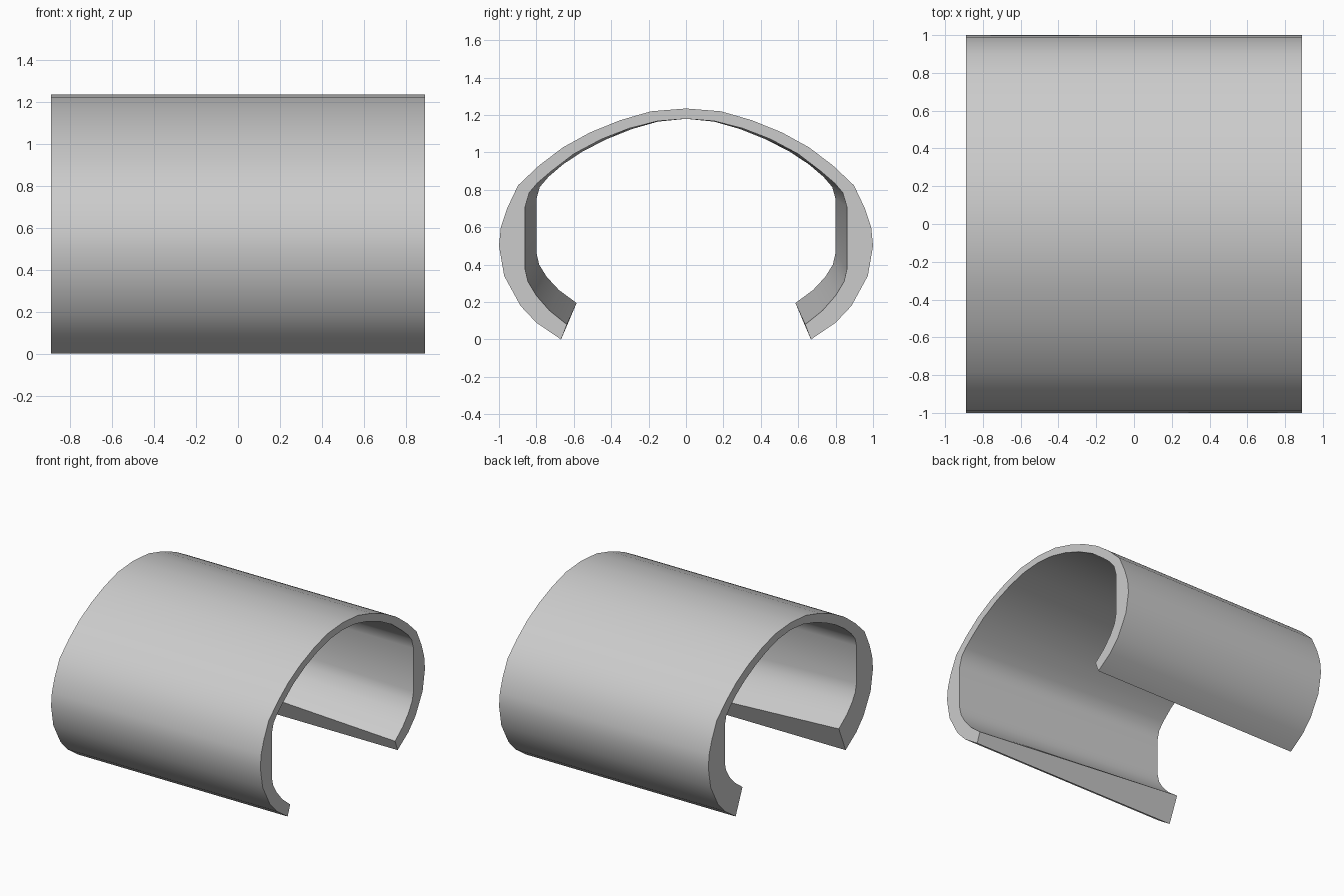
import bpy
import bmesh
import math

default_cube = bpy.data.objects.get("Cube")
if default_cube:
    bpy.data.objects.remove(default_cube, do_unlink=True)

HALF_LENGTH = 0.89

# Half profiles as (y, z), from the crown down to the open lower lip
OUTER = [(0, 1.235), (.187, 1.22), (.353, 1.172), (.513, 1.107), (.658, 1.027),
         (.786, .93), (.898, .824), (.957, .70), (.99, .6), (1, .5),
         (.972, .34), (.885, .18), (.80, .09), (.668, 0)]
WIDE_BORE = [(0, 1.18), (.15, 1.168), (.3, 1.13), (.45, 1.072), (.6, .992),
             (.72, .9), (.795, .836), (.838, .785), (.86, .71), (.86, .375),
             (.845, .31), (.80, .235), (.73, .155), (.637, .08)]
NARROW_BORE = [(0, 1.18), (.15, 1.165), (.29, 1.125), (.42, 1.073), (.55, 1.007),
               (.655, .938), (.735, .87), (.782, .815), (.80, .75), (.80, .465),
               (.785, .40), (.745, .335), (.68, .265), (.585, .195)]


def make_material(name, colour):
    material = bpy.data.materials.new(name)
    material.use_nodes = True
    material.diffuse_color = colour
    material.node_tree.nodes["Principled BSDF"].inputs["Base Color"].default_value = colour
    return material


def add_section(bm, half_profile, x):
    """Mirror a half profile across y and place it at x."""
    full = [(-y, z) for y, z in reversed(half_profile[1:])] + half_profile
    return [bm.verts.new((x, y, z)) for y, z in full]


def bridge(bm, first, second):
    """Join two open rows of vertices with a strip of quads."""
    for i in range(len(first) - 1):
        bm.faces.new((first[i], first[i + 1], second[i + 1], second[i]))


# Open sleeve: constant outside, bore narrowing toward one end
bm = bmesh.new()
outer_left = add_section(bm, OUTER, HALF_LENGTH)
outer_right = add_section(bm, OUTER, -HALF_LENGTH)
bore_left = add_section(bm, WIDE_BORE, HALF_LENGTH)
bore_right = add_section(bm, NARROW_BORE, -HALF_LENGTH)

# Outside, end rim, bore, other end rim
rows = [outer_left, outer_right, bore_right, bore_left]
for i, row in enumerate(rows):
    bridge(bm, row, rows[(i + 1) % len(rows)])

# Flat lower lips
for end in (0, -1):
    bm.faces.new([row[end] for row in rows])

bmesh.ops.recalc_face_normals(bm, faces=bm.faces)
mesh = bpy.data.meshes.new("open_sleeve")
bm.to_mesh(mesh)
bm.free()
mesh.materials.append(make_material("light_grey", (0.6, 0.6, 0.6, 1)))

sleeve = bpy.data.objects.new("open_sleeve", mesh)
bpy.context.collection.objects.link(sleeve)
bpy.ops.object.select_all(action="DESELECT")
sleeve.select_set(True)
bpy.context.view_layer.objects.active = sleeve
bpy.ops.object.shade_smooth_by_angle(angle=math.radians(35))
